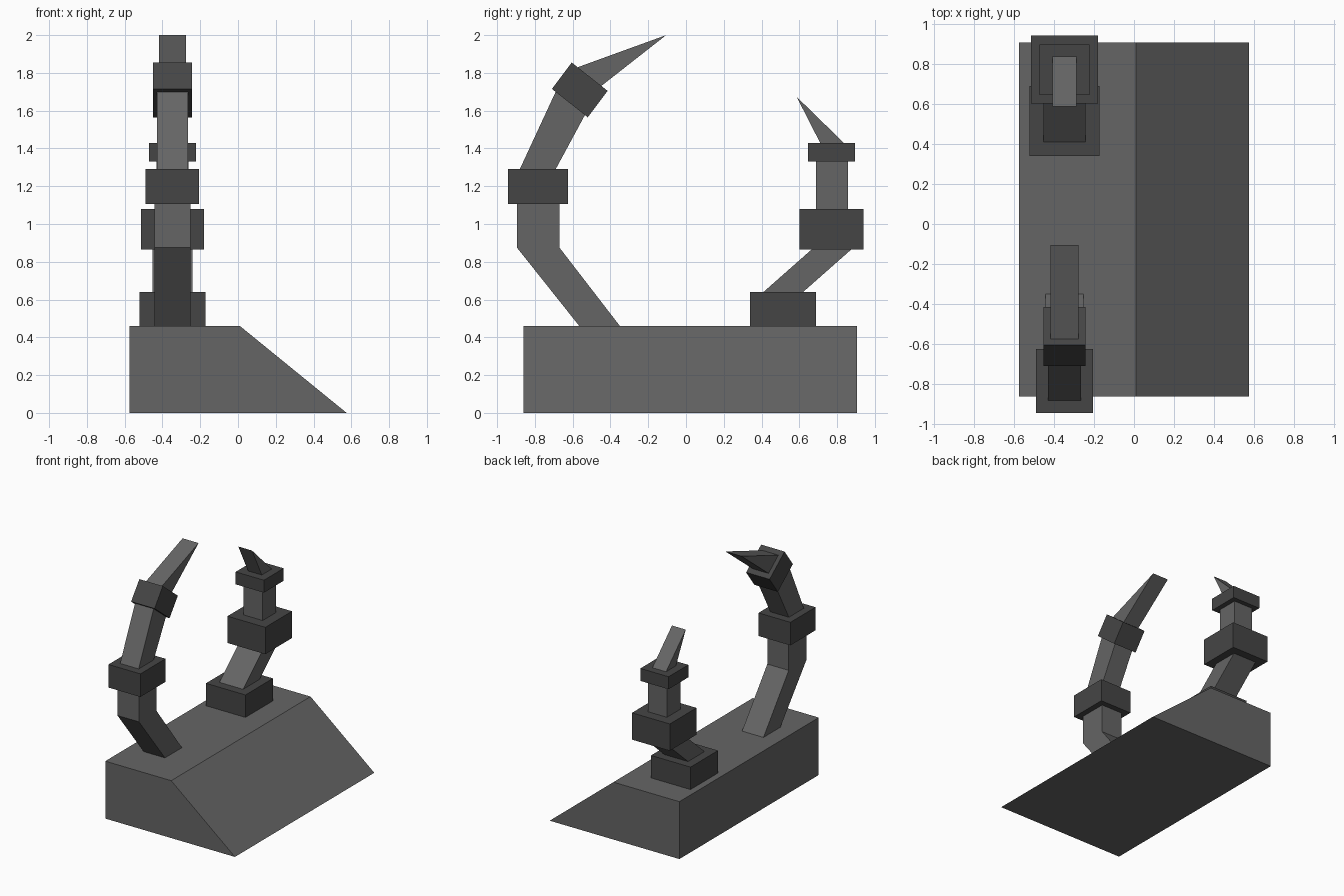
import bpy
import bmesh
from mathutils import Vector

if "Cube" in bpy.data.objects:
    bpy.data.objects.remove(bpy.data.objects["Cube"])


def material(name, v):
    m = bpy.data.materials.new(name)
    m.diffuse_color = (v, v, v, 1)
    m.use_nodes = True
    m.node_tree.nodes["Principled BSDF"].inputs["Base Color"].default_value = m.diffuse_color
    return m


LIGHT = material("stone_grey", 0.13)
DARK = material("dark_band", 0.06)


def prism(name, points, offset, mat):
    """Extrude a closed 3D polygon along offset."""
    bm = bmesh.new()
    face = bm.faces.new([bm.verts.new(p) for p in points])
    ext = bmesh.ops.extrude_face_region(bm, geom=[face])
    verts = [g for g in ext["geom"] if isinstance(g, bmesh.types.BMVert)]
    bmesh.ops.translate(bm, verts=verts, vec=Vector(offset))
    bmesh.ops.recalc_face_normals(bm, faces=bm.faces[:])
    mesh = bpy.data.meshes.new(name)
    bm.to_mesh(mesh)
    bm.free()
    mesh.materials.append(mat)
    ob = bpy.data.objects.new(name, mesh)
    bpy.context.collection.objects.link(ob)
    return ob


ARM_X = -0.347


def side(name, yz, width, mat=LIGHT):
    """Side profile in (y, z), centred on the arm plane."""
    x0 = ARM_X - width / 2
    return prism(name, [(x0, y, z) for y, z in yz], (width, 0, 0), mat)


def band(name, y0, y1, z0, z1, width):
    return side(name, [(y0, z0), (y1, z0), (y1, z1), (y0, z1)], width, DARK)


# Sloped base block
prism("base", [(x, -0.86, z) for x, z in
               [(-0.575, 0), (0.575, 0), (0.01, 0.46), (-0.575, 0.46)]],
      (0, 1.765, 0), LIGHT)

# Tall front arm
side("front_arm_lower", [(-0.565, 0.46), (-0.35, 0.46), (-0.67, 0.875),
                         (-0.67, 1.105), (-0.895, 1.105), (-0.895, 0.875)], 0.19)
band("front_arm_collar", -0.943, -0.625, 1.105, 1.29, 0.283)
side("front_arm_upper", [(-0.88, 1.29), (-0.69, 1.29),
                         (-0.535, 1.577), (-0.69, 1.70)], 0.165)
side("front_arm_tilted_collar", [(-0.605, 1.855), (-0.415, 1.705),
                                 (-0.52, 1.565), (-0.71, 1.715)], 0.208, DARK)
side("front_arm_claw", [(-0.573, 1.83), (-0.448, 1.731), (-0.105, 2.0)], 0.142)

# Short rear arm
band("rear_arm_foot", 0.34, 0.688, 0.46, 0.64, 0.35)
side("rear_arm_lower", [(0.41, 0.64), (0.62, 0.64), (0.875, 0.865), (0.665, 0.865)], 0.21)
band("rear_arm_collar", 0.602, 0.94, 0.865, 1.08, 0.335)
band("rear_arm_upper", 0.687, 0.858, 1.08, 1.33, 0.17).data.materials[0] = LIGHT
band("rear_arm_top_collar", 0.645, 0.895, 1.33, 1.43, 0.25)
side("rear_arm_claw", [(0.71, 1.43), (0.835, 1.43), (0.586, 1.673)], 0.122)
